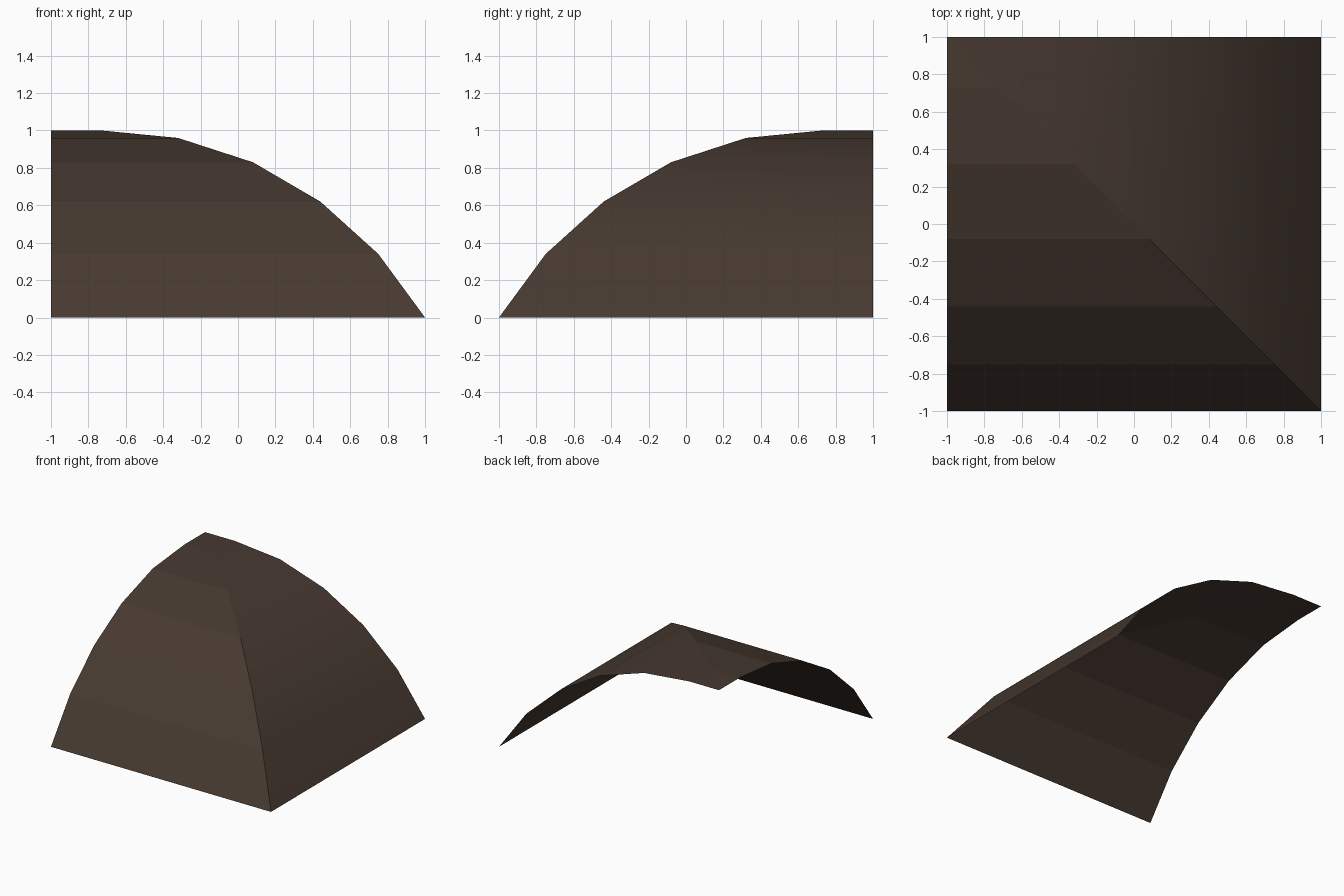
import bpy
import bmesh

if "Cube" in bpy.data.objects:
    bpy.data.objects.remove(bpy.data.objects["Cube"])

# Curved roof profile: distance out from the ridge corner, height
PROFILE = [(-1.0, 1.0), (-0.73, 1.0), (-0.32, 0.96), (0.08, 0.83),
           (0.44, 0.62), (0.75, 0.34), (1.0, 0.0)]

brown = bpy.data.materials.new("dark brown roof")
brown.diffuse_color = (0.062, 0.041, 0.030, 1.0)
brown.use_nodes = True
brown.node_tree.nodes["Principled BSDF"].inputs["Base Color"].default_value = brown.diffuse_color


def slope(name, strip, smooth):
    """Sweep the profile into one roof slope, mitred along the hip."""
    bm = bmesh.new()
    for (p0, z0), (p1, z1) in zip(PROFILE, PROFILE[1:]):
        points = []
        for co in strip(p0, z0, p1, z1):
            if co not in points:          # the first row closes to a triangle
                points.append(co)
        bm.faces.new([bm.verts.new(co) for co in points])
    bmesh.ops.remove_doubles(bm, verts=bm.verts[:], dist=0.0001)
    for face in bm.faces:
        face.smooth = smooth
    mesh = bpy.data.meshes.new(name)
    bm.to_mesh(mesh)
    bm.free()
    mesh.materials.append(brown)
    obj = bpy.data.objects.new(name, mesh)
    bpy.context.collection.objects.link(obj)
    return obj


# Front slope, flat facets
slope("front_roof_slope", lambda p0, z0, p1, z1: [
    (-1, -p1, z1), (p1, -p1, z1), (p0, -p0, z0), (-1, -p0, z0)], False)

# Right slope, softly shaded
slope("right_roof_slope", lambda p0, z0, p1, z1: [
    (p1, -p1, z1), (p1, 1, z1), (p0, 1, z0), (p0, -p0, z0)], True)
